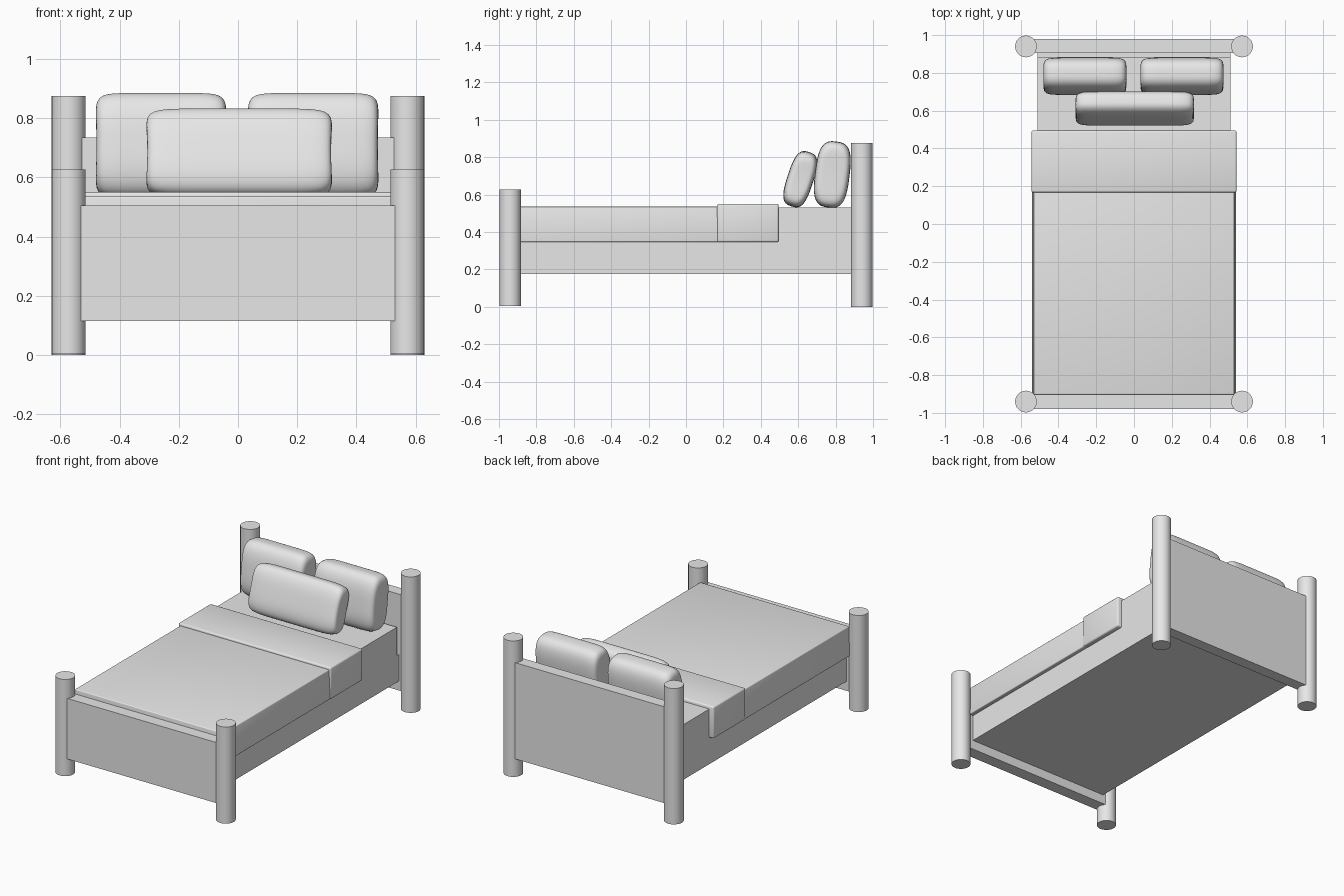
import bpy, bmesh, math
from mathutils import Vector

cube = bpy.data.objects.get("Cube")
if cube:
    bpy.data.objects.remove(cube, do_unlink=True)

grey = bpy.data.materials.new("plain_grey")
grey.use_nodes = True
grey.diffuse_color = (0.8, 0.8, 0.8, 1)
grey.node_tree.nodes["Principled BSDF"].inputs["Base Color"].default_value = (0.8, 0.8, 0.8, 1)


def add_object(name, bm, smooth=False):
    bmesh.ops.recalc_face_normals(bm, faces=bm.faces)
    mesh = bpy.data.meshes.new(name)
    bm.to_mesh(mesh)
    bm.free()
    mesh.materials.append(grey)
    obj = bpy.data.objects.new(name, mesh)
    bpy.context.collection.objects.link(obj)
    if smooth:
        bpy.ops.object.select_all(action="DESELECT")
        obj.select_set(True)
        bpy.context.view_layer.objects.active = obj
        bpy.ops.object.shade_smooth_by_angle(angle=math.radians(40))
    return obj


def box(name, half_x, y0, y1, z0, z1, flare=0, bevel=0):
    """Box centred on x; flare widens its bottom edge, bevel rounds its edges."""
    bm = bmesh.new()
    bmesh.ops.create_cube(bm, size=2)
    for v in bm.verts:
        v.co = Vector((v.co.x * (half_x + (flare if v.co.z < 0 else 0)),
                       y1 if v.co.y > 0 else y0,
                       z1 if v.co.z > 0 else z0))
    if bevel:
        bmesh.ops.bevel(bm, geom=bm.edges[:], offset=bevel, segments=3,
                        profile=0.5, affect="EDGES")
    return add_object(name, bm, smooth=bevel > 0)


def post(name, x, y, z0, z1):
    bm = bmesh.new()
    bmesh.ops.create_cone(bm, cap_ends=True, segments=32, radius1=0.0575,
                          radius2=0.0575, depth=z1 - z0)
    obj = add_object(name, bm, smooth=True)
    obj.location = (x, y, (z0 + z1) / 2)


def pillow(name, centre, size, lean):
    """Cushion: boxy outline, lens-like cross-section, slightly pinched ends."""
    bm = bmesh.new()
    bmesh.ops.create_cube(bm, size=2)
    bmesh.ops.subdivide_edges(bm, edges=bm.edges[:], cuts=19, use_grid_fill=True)
    for v in bm.verts:
        u, s, t = v.co
        section = (abs(s) ** 3 + abs(t) ** 3) ** (1 / 3)
        u, s, t = v.co / (section ** 8 + abs(u) ** 8) ** (1 / 8)
        u *= 1 - 0.03 * (1 - t * t)
        v.co = Vector((u * size[0], s * size[1], t * size[2])) / 2
    obj = add_object(name, bm, smooth=True)
    obj.location = centre
    obj.rotation_euler.x = -math.radians(lean)


# Corner posts
for side, x in (("left", 0.572), ("right", -0.572)):
    post("front_post_" + side, x, -0.94, 0.005, 0.627)
    post("back_post_" + side, x, 0.94, 0, 0.875)

# Wooden panels and base
box("footboard", 0.53, -0.98, -0.9, 0.115, 0.505)
box("headboard", 0.53, 0.905, 0.98, 0.115, 0.735)
box("bed_base", 0.512, -0.9, 0.905, 0.175, 0.345)

# Bedding
box("mattress", 0.512, -0.89, 0.885, 0.345, 0.53)
box("blanket", 0.531, -0.903, 0.45, 0.346, 0.535, flare=0.008, bevel=0.006)
box("blanket_fold", 0.543, 0.167, 0.495, 0.345, 0.55, bevel=0.01)

# Pillows
pillow("back_pillow_left", (0.254, 0.782, 0.707), (0.45, 0.185, 0.355), 7)
pillow("back_pillow_right", (-0.26, 0.782, 0.707), (0.45, 0.185, 0.355), 7)
pillow("front_pillow", (0.004, 0.611, 0.682), (0.64, 0.14, 0.305), 18)
